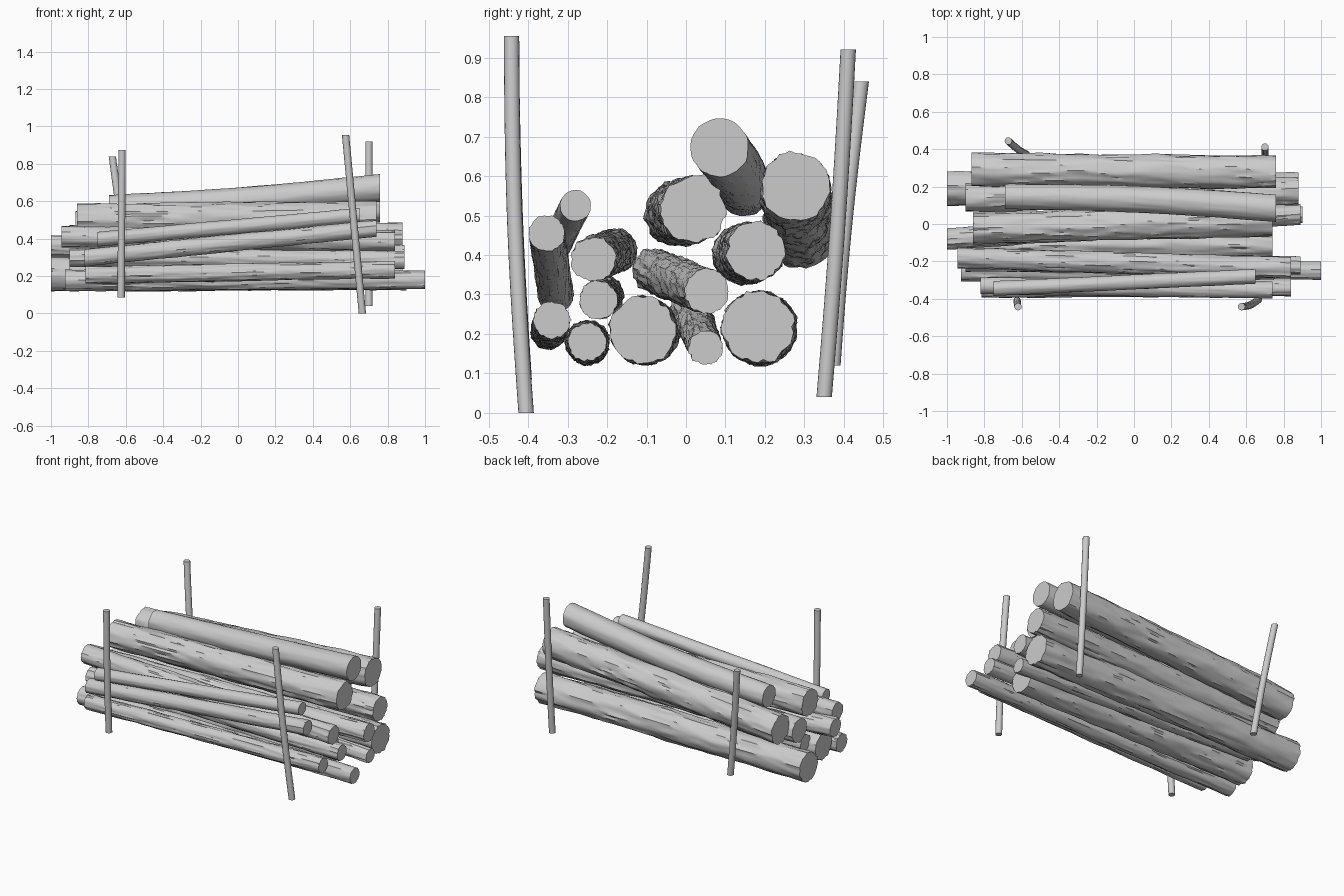
import bpy, bmesh, math
from mathutils import Vector, noise

if "Cube" in bpy.data.objects:
    bpy.data.objects.remove(bpy.data.objects["Cube"])


def tube(name, centres, r, sides, taper=1.0, bark=0.0, seed=0.0, upright=False):
    """Skin rings around a centreline; bark adds ridges stretched along the log."""
    bm = bmesh.new()
    rings = []
    for i, c in enumerate(centres):
        ring = []
        size = r * (1 + (taper - 1) * i / (len(centres) - 1))
        for k in range(sides):
            a = 2 * math.pi * k / sides
            u, v = math.cos(a), math.sin(a)
            ridge = noise.noise(Vector((c.x * 3.5 + seed, u * 3.6, v * 3.6 + seed)))
            fine = noise.noise(Vector((c.x * 8 - seed, u * 8, v * 8 + seed)))
            off = Vector((u, v, 0)) if upright else Vector((0, u, v))
            ring.append(bm.verts.new(c + off * size * (1 + bark * (ridge + fine))))
        rings.append(ring)
    for a, b in zip(rings, rings[1:]):
        for k in range(sides):
            j = (k + 1) % sides
            bm.faces.new((a[k], a[j], b[j], b[k]))
    bm.faces.new(rings[0][::-1])
    bm.faces.new(rings[-1])
    bmesh.ops.recalc_face_normals(bm, faces=bm.faces)
    me = bpy.data.meshes.new(name)
    bm.to_mesh(me)
    bm.free()
    ob = bpy.data.objects.new(name, me)
    bpy.context.collection.objects.link(ob)
    bpy.ops.object.select_all(action='DESELECT')
    ob.select_set(True)
    bpy.context.view_layer.objects.active = ob
    bpy.ops.object.shade_smooth_by_angle(angle=math.radians(40))


def bowed(start, end, steps, bow):
    """Straight run of points pushed sideways most at the middle."""
    a, b, bow = Vector(start), Vector(end), Vector(bow)
    return [a.lerp(b, i / steps) + bow * math.sin(math.pi * i / steps) for i in range(steps + 1)]


count = 0


def log(name, r, left, right, bark=0.09, taper=1.0, bow=(0, 0, 0)):
    global count
    count += 1
    tube(name, bowed(left, right, 44, bow), r, 40, taper, bark, count * 7.3)


def stake(name, bottom, top, bow):
    tube(name, bowed(bottom, top, 12, (0, bow, 0)), 0.0195, 16, upright=True)


# Upper logs
log("top_log", 0.067, (-0.69, 0.147, 0.565), (0.76, 0.085, 0.672), 0.03, 1.1, (0, 0.015, -0.012))
log("back_upper_log", 0.088, (-0.87, 0.29, 0.455), (0.76, 0.277, 0.575))
log("middle_upper_log", 0.082, (-0.86, -0.022, 0.505), (0.74, 0.018, 0.515))

# Middle logs
log("back_middle_log", 0.074, (-0.9, 0.14, 0.4), (0.88, 0.178, 0.41))
log("centre_middle_log", 0.056, (-1, -0.08, 0.36), (0.89, 0.053, 0.307))
log("front_middle_log", 0.056, (-0.945, -0.18, 0.41), (0.84, -0.235, 0.39))
log("front_inner_log", 0.048, (-0.9, -0.205, 0.3), (0.89, -0.222, 0.286))

# Bottom logs
log("back_bottom_log", 0.09, (-1, 0.19, 0.212), (0.88, 0.182, 0.218))
log("centre_bottom_log", 0.083, (-0.9, -0.1, 0.205), (0.74, -0.11, 0.21))
log("centre_low_log", 0.05, (-0.85, 0.01, 0.26), (0.9, 0.05, 0.165), taper=0.86)
log("front_bottom_log", 0.056, (-0.925, -0.25, 0.178), (1, -0.25, 0.18), taper=0.86)

# Thin logs along the front
log("front_outer_log", 0.046, (-0.815, -0.348, 0.205), (0.84, -0.34, 0.235))
log("front_slanted_log", 0.045, (-0.82, -0.33, 0.298), (0.74, -0.353, 0.455), 0.06)
log("front_top_log", 0.039, (-0.75, -0.345, 0.397), (0.65, -0.28, 0.525), 0.04)

# Upright stakes at the four corners
stake("front_right_stake", (0.665, -0.405, 0), (0.575, -0.442, 0.955), -0.01)
stake("front_left_stake", (-0.625, -0.41, 0.085), (-0.62, -0.442, 0.875), -0.006)
stake("back_right_stake", (0.7, 0.35, 0.04), (0.7, 0.411, 0.92), 0.004)
stake("back_left_stake", (-0.575, 0.372, 0.12), (-0.672, 0.444, 0.84), -0.006)
